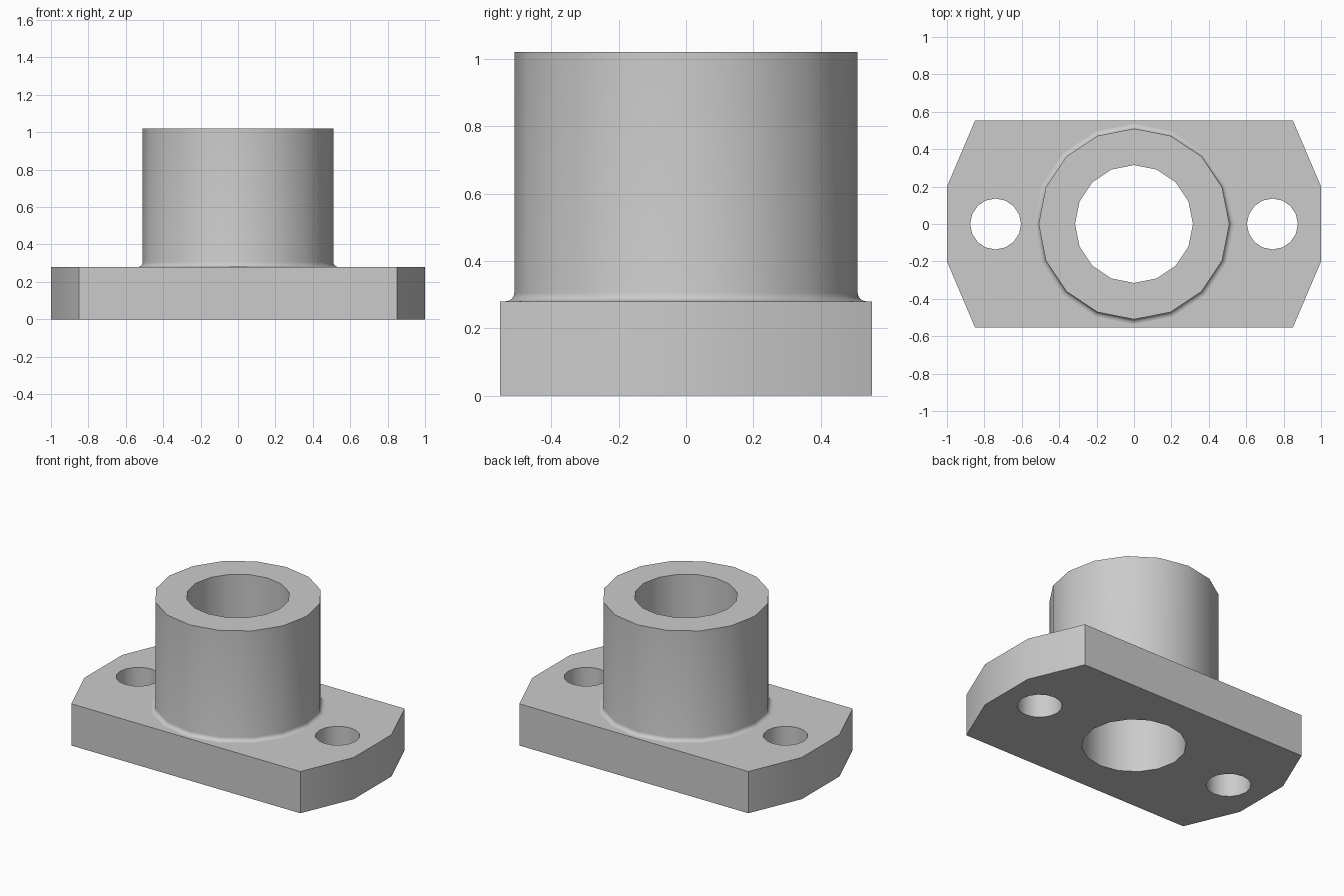
import bpy
import bmesh
from math import cos, sin, pi, radians

cube = bpy.data.objects.get("Cube")
if cube:
    bpy.data.objects.remove(cube, do_unlink=True)

SIDES = 16
PLATE_TOP, COLLAR_TOP = 0.28, 1.02
COLLAR_R, BORE_R, BOLT_R, BOLT_X = 0.51, 0.315, 0.136, 0.74
FILLET = 0.025

grey = bpy.data.materials.new("cast grey")
grey.use_nodes = True
colour = (0.6, 0.6, 0.6, 1)
grey.diffuse_color = colour
grey.node_tree.nodes["Principled BSDF"].inputs["Base Color"].default_value = colour

bm = bmesh.new()


def ring(points, z):
    return [bm.verts.new((x, y, z)) for x, y in points]


def circle(r, z, cx=0):
    angles = [2 * pi * i / SIDES for i in range(SIDES)]
    return ring([(cx + r * cos(a), r * sin(a)) for a in angles], z)


def skin(a, b):
    n = len(a)
    for i in range(n):
        j = (i + 1) % n
        bm.faces.new((a[i], a[j], b[j], b[i]))


def cap(loops):
    """Fill the first loop, leaving the other loops open as holes."""
    edges = []
    for loop in loops:
        for a, b in zip(loop, loop[1:] + loop[:1]):
            edges.append(bm.edges.get((a, b)) or bm.edges.new((a, b)))
    bmesh.ops.triangle_fill(bm, edges=edges, use_beauty=True, normal=(0, 0, 1))


# Flange outline with bevelled ends
quarter = [(1, 0.2), (0.85, 0.553)]
right_end = [(x, -y) for x, y in reversed(quarter)] + quarter
outline = right_end + [(-x, -y) for x, y in right_end]
bottom, top = ring(outline, 0), ring(outline, PLATE_TOP)
skin(bottom, top)

# Bolt holes through the flange
bolts_low = [circle(BOLT_R, 0, s * BOLT_X) for s in (-1, 1)]
bolts_high = [circle(BOLT_R, PLATE_TOP, s * BOLT_X) for s in (-1, 1)]
for low, high in zip(bolts_low, bolts_high):
    skin(low, high)

# Collar: fillet, outer wall, rim and bore as one turned profile
profile = []
for i in range(5):
    a = pi / 2 * i / 4
    profile.append((COLLAR_R + FILLET * (1 - sin(a)), PLATE_TOP + FILLET * (1 - cos(a))))
profile += [(COLLAR_R, COLLAR_TOP), (BORE_R, COLLAR_TOP), (BORE_R, 0)]
rings = [circle(r, z) for r, z in profile]
for a, b in zip(rings, rings[1:]):
    skin(a, b)

# Flange faces
cap([top, rings[0]] + bolts_high)
cap([bottom, rings[-1]] + bolts_low)
bmesh.ops.recalc_face_normals(bm, faces=bm.faces)

mesh = bpy.data.meshes.new("flanged_bushing")
bm.to_mesh(mesh)
bm.free()
mesh.materials.append(grey)
obj = bpy.data.objects.new("flanged_bushing", mesh)
bpy.context.collection.objects.link(obj)

# Smooth walls, flat horizontal faces
bpy.ops.object.select_all(action="DESELECT")
obj.select_set(True)
bpy.context.view_layer.objects.active = obj
bpy.ops.object.shade_smooth_by_angle(angle=radians(35))
for face in mesh.polygons:
    if abs(face.normal.z) > 0.999:
        face.use_smooth = False
